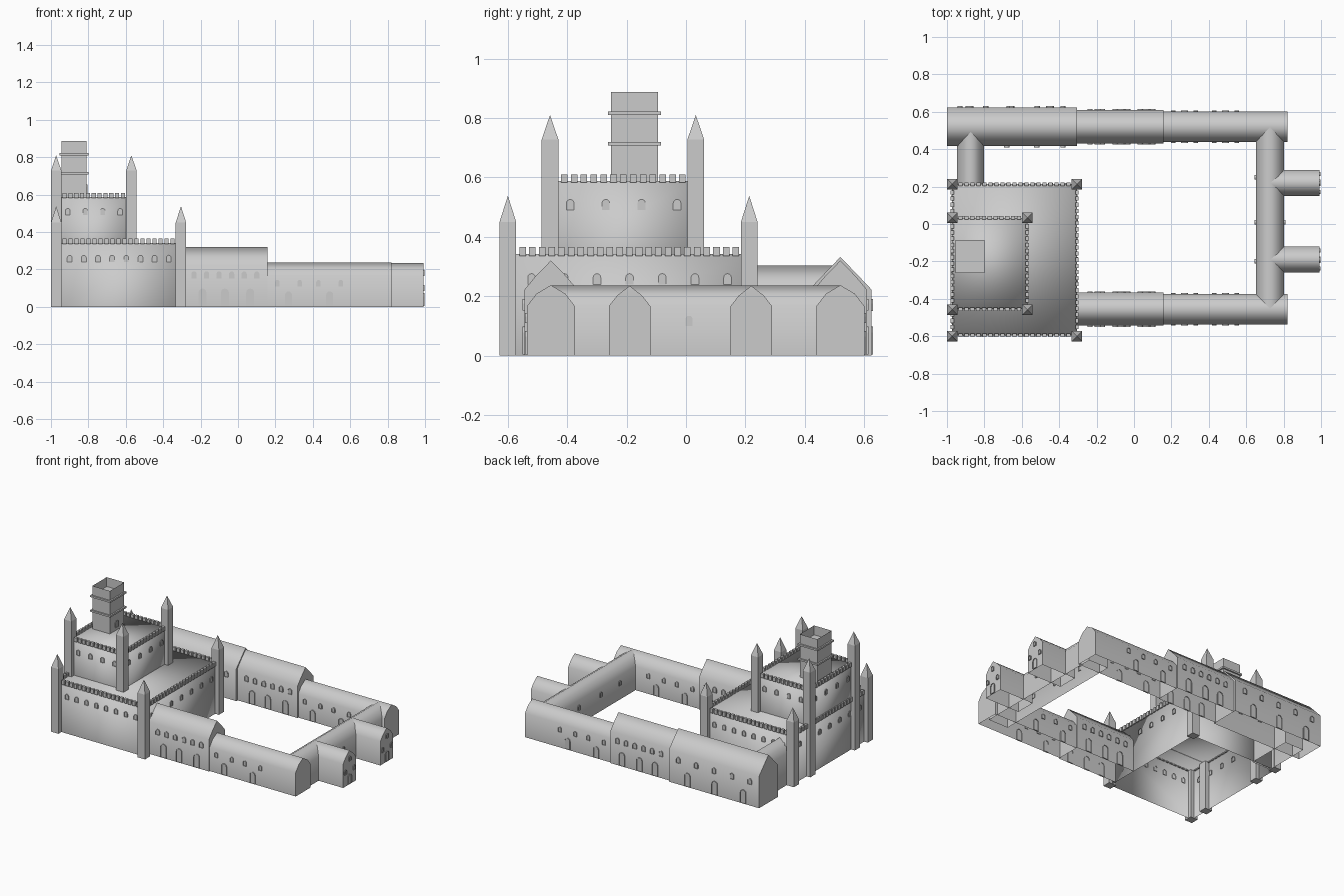
import bpy, bmesh, math
from mathutils import Vector

if "Cube" in bpy.data.objects:
    bpy.data.objects.remove(bpy.data.objects["Cube"])

stone = bpy.data.materials.new("grey_stone")
stone.use_nodes = True
GREY = (0.6, 0.6, 0.6, 1)
stone.diffuse_color = GREY
stone.node_tree.nodes["Principled BSDF"].inputs["Base Color"].default_value = GREY


def finish(name, bm, smooth=False):
    me = bpy.data.meshes.new(name)
    bm.to_mesh(me)
    bm.free()
    me.materials.append(stone)
    for p in me.polygons:
        p.use_smooth = smooth
    ob = bpy.data.objects.new(name, me)
    bpy.context.collection.objects.link(ob)
    return ob


def add_box(bm, x0, x1, y0, y1, z0, z1, bottom=True):
    lo = [bm.verts.new(p) for p in ((x0, y0, z0), (x1, y0, z0), (x1, y1, z0), (x0, y1, z0))]
    hi = [bm.verts.new((v.co.x, v.co.y, z1)) for v in lo]
    for i in range(4):
        j = (i + 1) % 4
        bm.faces.new((lo[i], lo[j], hi[j], hi[i]))
    top = bm.faces.new(hi)
    if bottom:
        bm.faces.new(lo[::-1])
    return top


# Long gabled ranges: a roof and wall section swept along an axis, open below
def wing(name, start, end, half, eave, shoulder, peak):
    a, b = Vector((*start, 0)), Vector((*end, 0))
    d = (b - a).normalized()
    side = Vector((-d.y, d.x, 0))
    right = [(half, 0), (half, eave), (half * 0.6, shoulder)]
    section = right + [(0, peak)] + [(-u, z) for u, z in reversed(right)]
    bm = bmesh.new()

    def ring(o):
        return [bm.verts.new(o + side * u + Vector((0, 0, z))) for u, z in section]
    r0, r1 = ring(a), ring(b)
    for i in range(len(section) - 1):
        bm.faces.new((r0[i], r1[i], r1[i + 1], r0[i + 1])).normal_flip()
    # gable ends are kept separate so that their edges stay crisp
    bm.faces.new(ring(a)[::-1])
    bm.faces.new(ring(b))
    bmesh.ops.recalc_face_normals(bm, faces=bm.faces)
    finish(name, bm, True)


# Arched openings: thin raised frames with a sunken centre
def arches(name, spots, normal, w, h):
    n = Vector((*normal, 0))
    t = Vector((-n.y, n.x, 0))
    r = w / 2
    shape = [(-r, 0), (r, 0)]
    shape += [(r * math.cos(k * math.pi / 6), h - r + r * math.sin(k * math.pi / 6)) for k in range(7)]
    bm = bmesh.new()
    for p in spots:
        o = Vector(p)
        pts = [o + t * u + Vector((0, 0, z)) for u, z in shape]
        back = [bm.verts.new(q - n * 0.004) for q in pts]
        front = [bm.verts.new(q + n * 0.006) for q in pts]
        for i in range(len(pts)):
            j = (i + 1) % len(pts)
            bm.faces.new((back[i], back[j], front[j], front[i]))
        face = bm.faces.new(front)
        bmesh.ops.inset_individual(bm, faces=[face], thickness=w * 0.14, depth=0)
        bmesh.ops.translate(bm, verts=face.verts, vec=-n * 0.005)
    finish(name, bm)


def spread(a, b, n):
    return [a + (b - a) * i / (n - 1) for i in range(n)]


# Keep: two stacked blocks, each with battlements and windows
def keep_block(name, x0, x1, y0, y1, z0, z1, rise, nx, ny, win_z, win_x, win_y):
    bm = bmesh.new()
    add_box(bm, x0, x1, y0, y1, z0, z1, bottom=False)
    finish(name + "_walls", bm, True)
    bm = bmesh.new()
    hw, th = 0.011, 0.009
    for x in spread(x0 + 0.045, x1 - 0.045, nx):
        for y in (y0, y1):
            add_box(bm, x - hw, x + hw, y - th, y + th, z1 - 0.006, z1 + rise)
    for y in spread(y0 + 0.045, y1 - 0.045, ny):
        for x in (x0, x1):
            add_box(bm, x - th, x + th, y - hw, y + hw, z1 - 0.006, z1 + rise)
    finish(name + "_battlements", bm)
    for s, y in ((-1, y0), (1, y1)):
        arches(name + "_windows", [(x, y, win_z) for x in win_x], (0, s), 0.026, 0.036)
    for s, x in ((-1, x0), (1, x1)):
        arches(name + "_windows", [(x, y, win_z) for y in win_y], (s, 0), 0.026, 0.036)


XL, XR, XU = -0.972, -0.305, -0.57
keep_block("lower_keep", XL, XR, -0.595, 0.213, 0, 0.342, 0.024, 19, 23, 0.24,
           spread(-0.90, -0.37, 8), spread(-0.52, 0.14, 7))
keep_block("upper_keep", XL, XU, -0.455, 0.033, 0.34, 0.588, 0.022, 11, 13, 0.49,
           spread(-0.91, -0.63, 4), spread(-0.39, -0.03, 4))


# Corner turrets: square shafts with pointed caps
def turret(name, x, y, z0, z1, tip):
    r = 0.028
    bm = bmesh.new()
    top = add_box(bm, x - r, x + r, y - r, y + r, z0, z1)
    bmesh.ops.poke(bm, faces=[top])
    apex = max(bm.verts, key=lambda v: len(v.link_edges))
    for v in bm.verts:
        if abs(v.co.x - x) < 0.001 and abs(v.co.y - y) < 0.001:
            apex = v
    apex.co.z = tip
    finish(name, bm)


for x in (XL, XR):
    for y in (-0.60, 0.213):
        turret("lower_turret", x, y, 0, 0.45, 0.538)
for x, z0 in ((XL, 0), (XU, 0.33)):
    for y in (-0.458, 0.033):
        turret("upper_turret", x, y, z0, 0.728, 0.81)

# Hollow square lookout tower with two string courses
bm = bmesh.new()
top = add_box(bm, -0.945, -0.81, -0.253, -0.095, 0.58, 0.887)
bmesh.ops.inset_individual(bm, faces=[top], thickness=0.016, depth=0)
well = bmesh.ops.extrude_discrete_faces(bm, faces=[top])["faces"][0]
bmesh.ops.translate(bm, verts=well.verts, vec=(0, 0, -0.09))
finish("lookout_tower", bm)
bm = bmesh.new()
for z in (0.714, 0.816):
    add_box(bm, -0.955, -0.80, -0.263, -0.085, z - 0.006, z + 0.006)
finish("lookout_bands", bm)
arches("lookout_window", [(-0.81, -0.18, 0.61)], (1, 0), 0.03, 0.045)

# Ranges around the courtyard
YB, YF = 0.52, -0.455
wing("back_great_range", (-1, YB), (XR, YB), 0.104, 0.223, 0.267, 0.332)
wing("chapel_link", (-0.873, 0.2), (-0.873, YB), 0.072, 0.222, 0.256, 0.303)
for side, y in (("back", YB), ("front", YF)):
    wing(side + "_middle_range", (XR, y), (0.157, y), 0.089, 0.222, 0.265, 0.32)
    wing(side + "_low_range", (0.157, y), (0.82, y), 0.081, 0.166, 0.208, 0.237)
wing("end_range", (0.727, YF), (0.727, YB), 0.076, 0.166, 0.207, 0.236)
STUBS = (-0.19, 0.22)
for y in STUBS:
    wing("gatehouse", (0.727, y), (0.992, y), 0.07, 0.166, 0.202, 0.235)
    arches("gatehouse_windows", [(0.992, y + d, 0.085) for d in (-0.048, 0.048)] + [(0.992, y, 0.165)],
           (1, 0), 0.022, 0.032)
    arches("gatehouse_door", [(0.992, y, 0.004)], (1, 0), 0.035, 0.07)

# Windows and doors on both faces of the long ranges
for y in (YB, YF):
    for s in (-1, 1):
        wall, low = y + s * 0.089, y + s * 0.081
        arches("middle_windows", [(x, wall, 0.152) for x in spread(-0.235, 0.10, 6)], (0, s), 0.028, 0.038)
        arches("middle_doors", [(x, wall, 0.003) for x in (-0.19, -0.07, 0.065)], (0, s), 0.042, 0.095)
        arches("low_windows", [(x, low, 0.11) for x in (0.21, 0.33, 0.43, 0.55)], (0, s), 0.024, 0.034)
        arches("low_doors", [(x, low, 0.003) for x in (0.27, 0.49)], (0, s), 0.038, 0.08)
arches("great_windows", [(x, YB + 0.104, 0.15) for x in spread(-0.93, -0.38, 5)], (0, 1), 0.028, 0.04)
arches("great_doors", [(x, YB + 0.104, 0.003) for x in (-0.88, -0.66, -0.45)], (0, 1), 0.042, 0.095)
arches("great_court_windows", [(x, YB - 0.104, 0.15) for x in (-0.68, -0.52, -0.38)], (0, -1), 0.028, 0.04)
arches("end_windows", [(0.651, y, 0.1) for y in (-0.2, 0.01, 0.25)], (-1, 0), 0.024, 0.034)
arches("end_outer_windows", [(0.803, 0.01, 0.1)], (1, 0), 0.024, 0.034)
